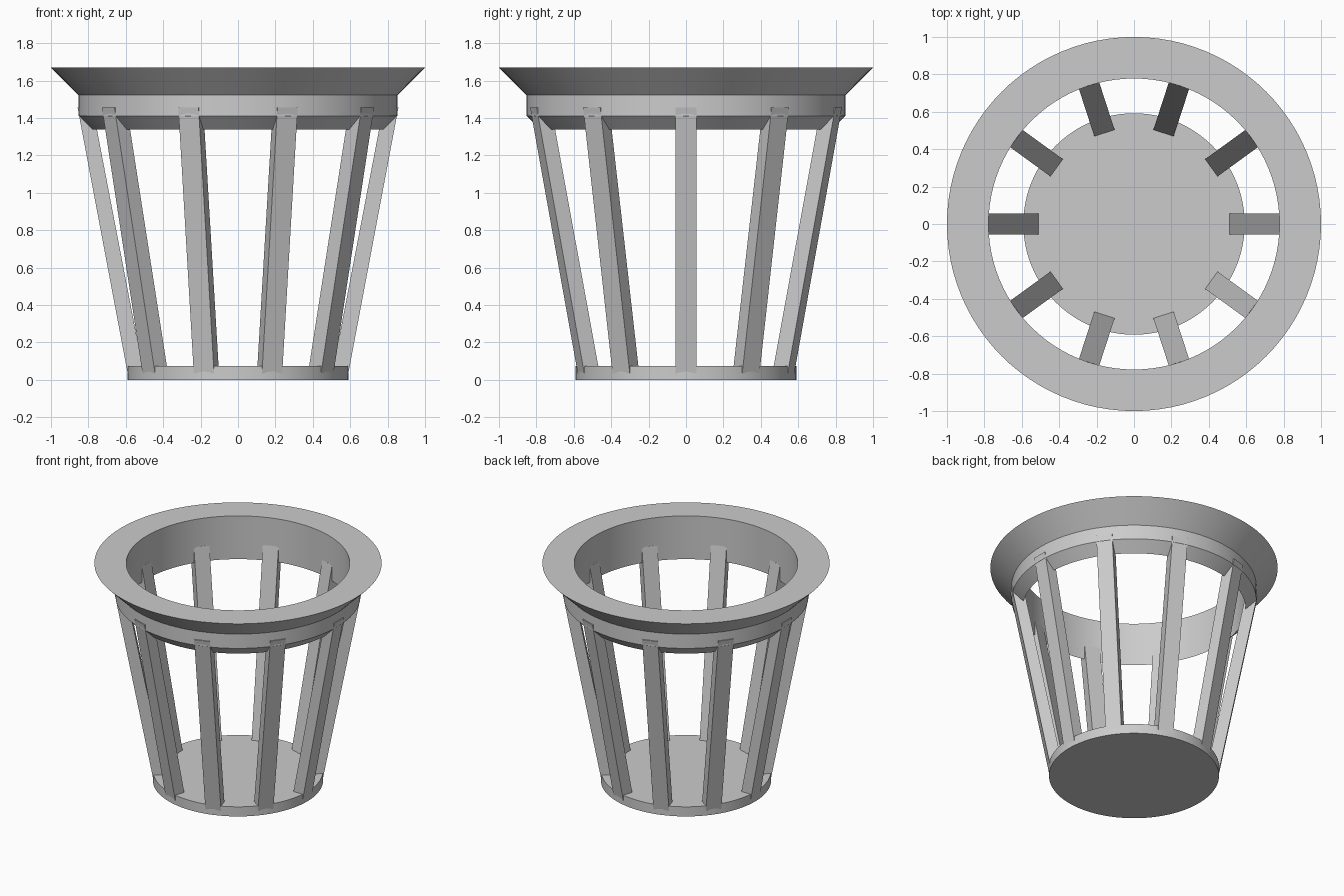
import bpy
import bmesh
import math
from mathutils import Matrix, Vector

cube = bpy.data.objects.get("Cube")
if cube:
    bpy.data.objects.remove(cube, do_unlink=True)

SEGMENTS = 96
SLATS = 10

grey = bpy.data.materials.new("plain_grey")
grey.use_nodes = True
colour = (0.6, 0.6, 0.6, 1)
grey.diffuse_color = colour
grey.node_tree.nodes["Principled BSDF"].inputs["Base Color"].default_value = colour


def finish(name, bm, smooth=False):
    bmesh.ops.recalc_face_normals(bm, faces=bm.faces)
    mesh = bpy.data.meshes.new(name)
    bm.to_mesh(mesh)
    bm.free()
    mesh.materials.append(grey)
    obj = bpy.data.objects.new(name, mesh)
    bpy.context.collection.objects.link(obj)
    if smooth:
        bpy.ops.object.select_all(action='DESELECT')
        obj.select_set(True)
        bpy.context.view_layer.objects.active = obj
        bpy.ops.object.shade_smooth_by_angle(angle=math.radians(30))
    return obj


def revolve(name, profile):
    """Turn a closed (radius, height) profile around the z axis."""
    bm = bmesh.new()
    verts = [bm.verts.new((r, 0, z)) for r, z in profile]
    edges = [bm.edges.new((a, b)) for a, b in zip(verts, verts[1:] + verts[:1])]
    bmesh.ops.spin(bm, geom=verts + edges, cent=(0, 0, 0), axis=(0, 0, 1),
                   angle=math.tau, steps=SEGMENTS, use_merge=True)
    bmesh.ops.remove_doubles(bm, verts=bm.verts, dist=0.0001)
    return finish(name, bm, smooth=True)


# Flared rim with a straight band and a chamfered lower edge
revolve("rim", [(0.778, 1.67), (1.0, 1.67), (0.852, 1.522),
                (0.852, 1.412), (0.778, 1.338)])

# Solid round floor
bm = bmesh.new()
bmesh.ops.create_cone(bm, cap_ends=True, segments=SEGMENTS, radius1=0.592,
                      radius2=0.592, depth=0.074,
                      matrix=Matrix.Translation((0, 0, 0.037)))
finish("floor", bm, smooth=True)

# Leaning slats between floor and rim
for i in range(SLATS):
    bm = bmesh.new()
    outline = [(0.504, 0.035), (0.59, 0.035), (0.858, 1.457), (0.777, 1.457)]
    face = bm.faces.new([bm.verts.new((r, -0.057, z)) for r, z in outline])
    side = bmesh.ops.extrude_face_region(bm, geom=[face])["geom"]
    bmesh.ops.translate(bm, vec=Vector((0, 0.114, 0)),
                        verts=[g for g in side if isinstance(g, bmesh.types.BMVert)])
    bm.transform(Matrix.Rotation(math.tau * i / SLATS, 4, 'Z'))
    finish(f"slat_{i + 1}", bm)
